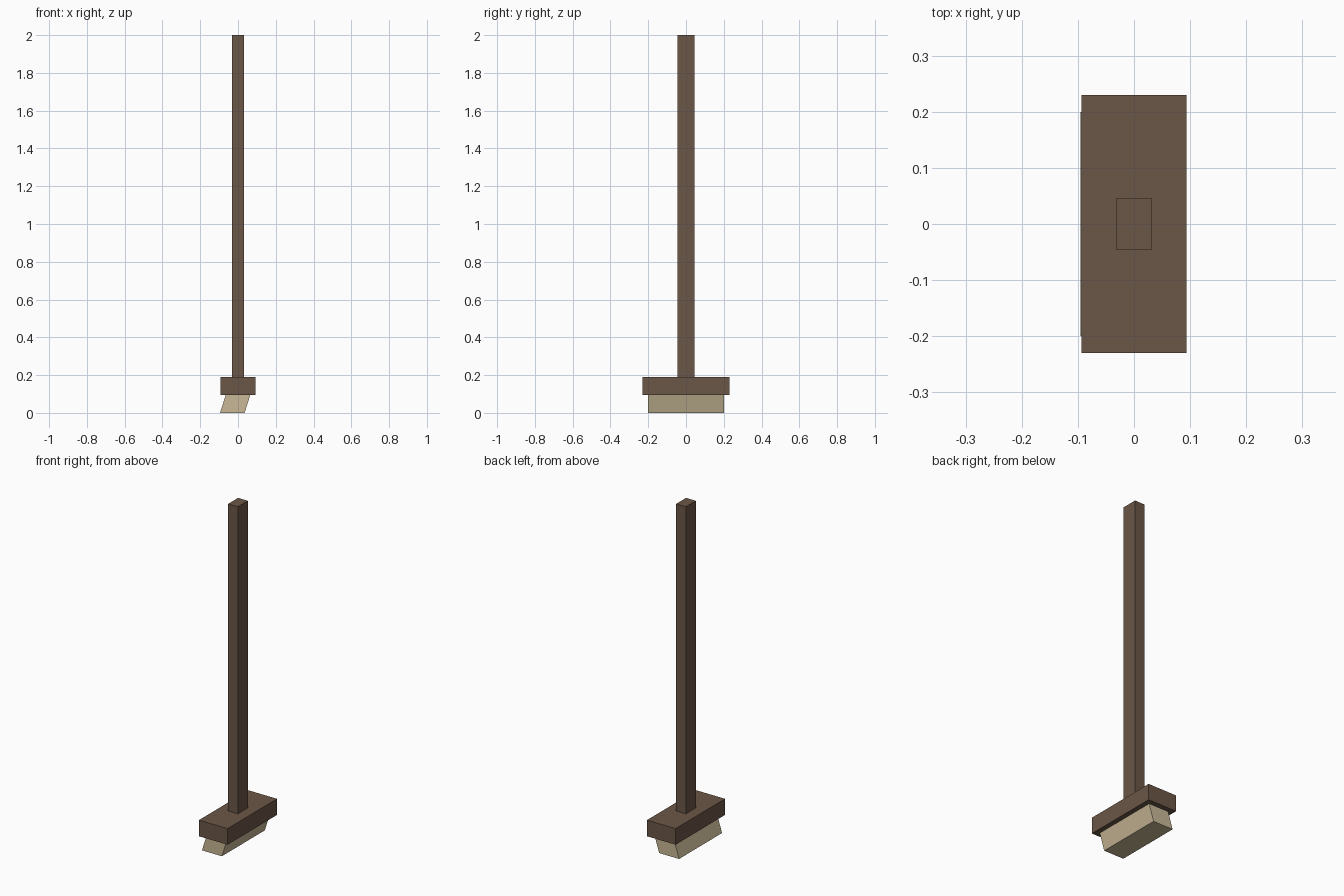
import bpy
import bmesh

cube = bpy.data.objects.get("Cube")
if cube:
    bpy.data.objects.remove(cube, do_unlink=True)


def material(name, rgb):
    mat = bpy.data.materials.new(name)
    mat.use_nodes = True
    color = (*rgb, 1.0)
    mat.diffuse_color = color
    mat.node_tree.nodes["Principled BSDF"].inputs["Base Color"].default_value = color
    return mat


def block(name, width, depth, bottom, top, mat, lean=0.0):
    """Box between two heights; lean slides its bottom face along x."""
    bm = bmesh.new()
    bmesh.ops.create_cube(bm, size=1.0)
    for v in bm.verts:
        low = v.co.z < 0
        v.co.x = v.co.x * width + (lean if low else 0.0)
        v.co.y *= depth
        v.co.z = bottom if low else top
    mesh = bpy.data.meshes.new(name)
    bm.to_mesh(mesh)
    bm.free()
    mesh.materials.append(mat)
    obj = bpy.data.objects.new(name, mesh)
    bpy.context.collection.objects.link(obj)
    return obj


wood = material("brown wood", (0.147, 0.095, 0.063))
straw = material("pale straw", (0.578, 0.479, 0.305))

HEAD_BOTTOM, HEAD_TOP = 0.095, 0.19

# Long handle, head block and swept bristles
block("handle", 0.063, 0.092, HEAD_TOP, 2.0, wood)
block("head", 0.187, 0.46, HEAD_BOTTOM, HEAD_TOP, wood)
block("bristles", 0.13, 0.40, 0.0, HEAD_BOTTOM, straw, lean=-0.03)
